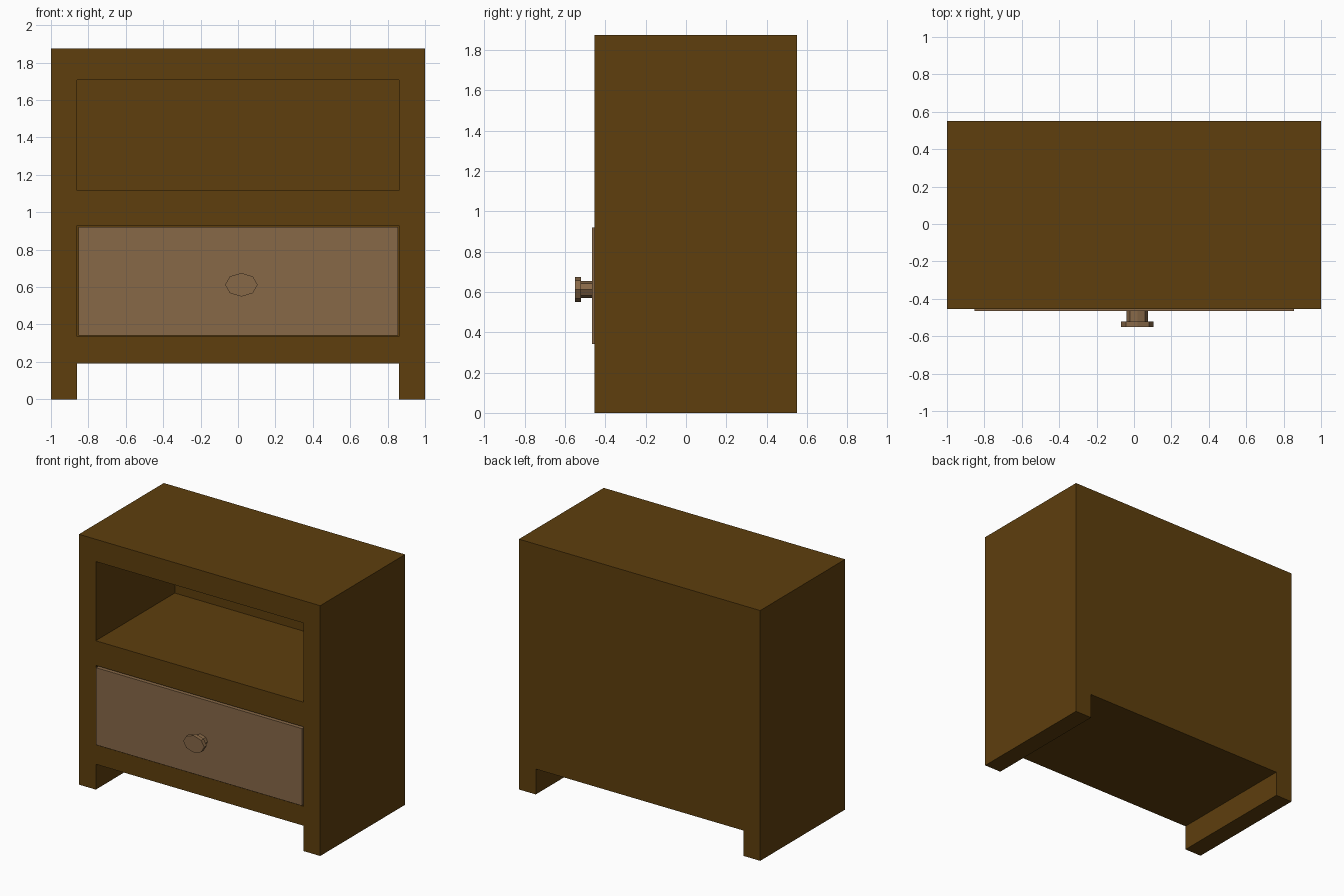
import bpy, bmesh, math
from mathutils import Matrix

if "Cube" in bpy.data.objects:
    bpy.data.objects.remove(bpy.data.objects["Cube"])


def material(name, rgb):
    m = bpy.data.materials.new(name)
    m.diffuse_color = (*rgb, 1)
    m.use_nodes = True
    m.node_tree.nodes["Principled BSDF"].inputs["Base Color"].default_value = m.diffuse_color
    return m


dark_wood = material("dark_wood", (0.112, 0.049, 0.004))
light_wood = material("light_wood", (0.245, 0.140, 0.064))


def add(name, bm, mat):
    bmesh.ops.recalc_face_normals(bm, faces=bm.faces[:])
    me = bpy.data.meshes.new(name)
    bm.to_mesh(me)
    bm.free()
    me.materials.append(mat)
    ob = bpy.data.objects.new(name, me)
    bpy.context.collection.objects.link(ob)
    return ob


def box(name, x, y, z, mat):
    bm = bmesh.new()
    size = [b - a for a, b in (x, y, z)]
    mid = [(a + b) / 2 for a, b in (x, y, z)]
    bmesh.ops.create_cube(bm, size=1, matrix=Matrix.Translation(mid) @ Matrix.Diagonal((*size, 1)))
    return add(name, bm, mat)


def carve(ob, cutters):
    for c in cutters:
        mod = ob.modifiers.new("cut", 'BOOLEAN')
        mod.operation, mod.solver, mod.object = 'DIFFERENCE', 'EXACT', c
    dg = bpy.context.evaluated_depsgraph_get()
    me = bpy.data.meshes.new_from_object(ob.evaluated_get(dg))
    ob.modifiers.clear()
    ob.data = me
    for c in cutters:
        bpy.data.objects.remove(c)


FRONT, BACK, IN = -0.455, 0.55, 0.86

# Carcass with open shelf, drawer bay and the gap between the side legs
cabinet = box("cabinet_body", (-1, 1), (FRONT, BACK), (0, 1.875), dark_wood)
carve(cabinet, [
    box("shelf_cutter", (-IN, IN), (-0.7, 0.48), (1.115, 1.708), dark_wood),
    box("drawer_cutter", (-IN, IN), (-0.7, 0.48), (0.335, 0.93), dark_wood),
    box("leg_gap_cutter", (-IN, IN), (-0.7, 0.8), (-0.2, 0.19), dark_wood),
])

# Drawer: box open at the top, slightly proud of the carcass
drawer = box("drawer", (-0.852, 0.855), (-0.466, 0.46), (0.342, 0.92), light_wood)
carve(drawer, [box("drawer_hollow", (-0.79, 0.79), (-0.40, 0.40), (0.40, 1.0), light_wood)])


# Eight-sided oval knob: stem flaring to a flat cap
def oval_prism(name, rx, rz, y0, y1):
    bm = bmesh.new()
    rings = [[bm.verts.new((0.018 + rx * math.cos(i * math.pi / 4), y,
                            0.612 + rz * math.sin(i * math.pi / 4)))
              for i in range(8)] for y in (y0, y1)]
    for i in range(8):
        j = (i + 1) % 8
        bm.faces.new((rings[0][i], rings[0][j], rings[1][j], rings[1][i]))
    for r in rings:
        bm.faces.new(r)
    return add(name, bm, light_wood)


oval_prism("knob_stem", 0.057, 0.042, -0.522, -0.464)
oval_prism("knob_cap", 0.087, 0.063, -0.55, -0.52)
